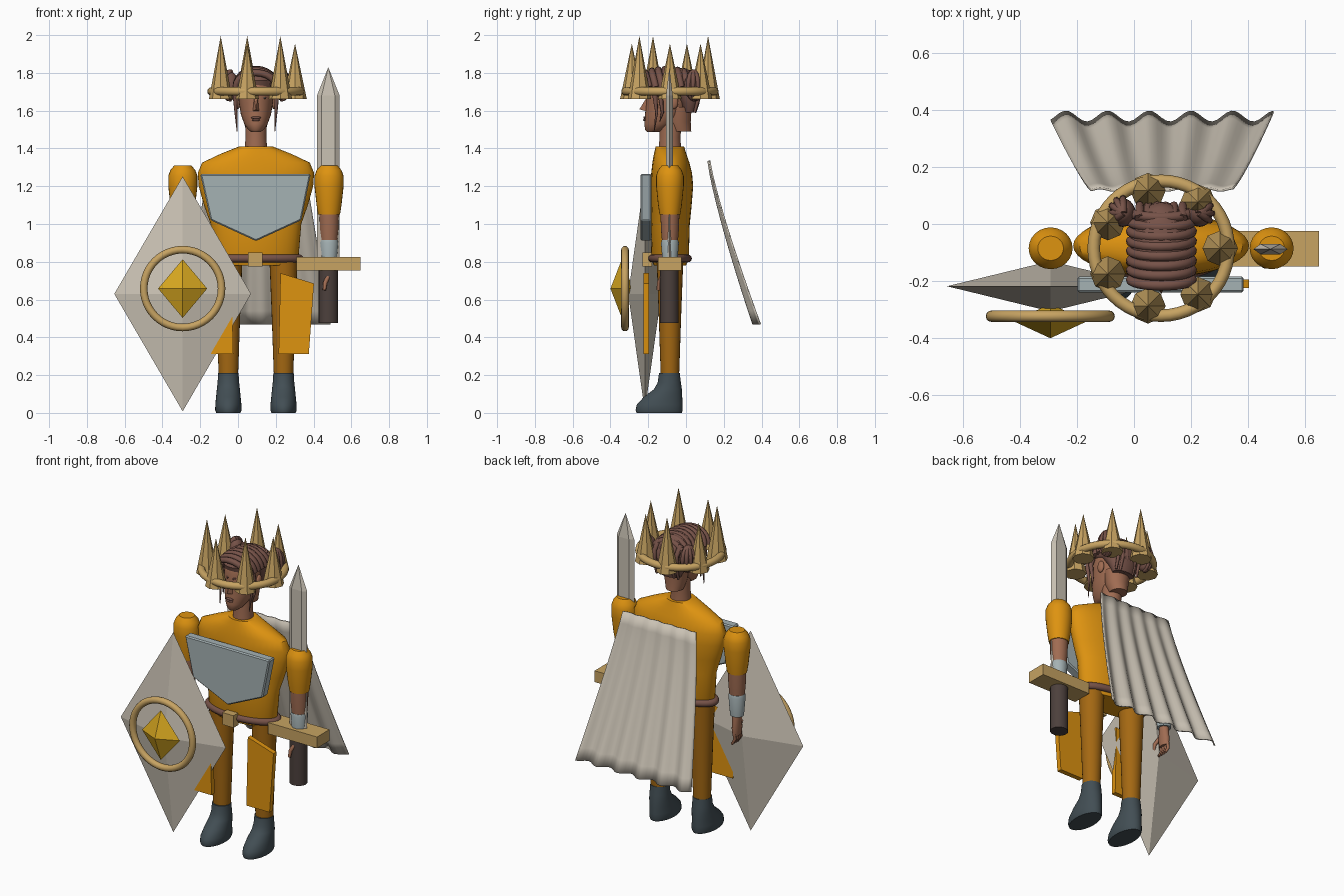
import bpy, bmesh
from math import sin, cos, pi, radians
from mathutils import Vector, Matrix

if "Cube" in bpy.data.objects:
    bpy.data.objects.remove(bpy.data.objects["Cube"])

CX, CY = 0.095, -0.085      # body axis


def mat(name, *rgb):
    col = [((c / 255 + 0.055) / 1.055) ** 2.4 for c in rgb] + [1]
    m = bpy.data.materials.new(name)
    m.use_nodes = True
    m.diffuse_color = col
    m.node_tree.nodes["Principled BSDF"].inputs["Base Color"].default_value = col
    return m


ORANGE = mat("orange cloth", 222, 147, 16)
LEGS = mat("dark ochre", 164, 104, 18)
TAN = mat("tan metal", 199, 163, 98)
SLATE = mat("slate leather", 66, 78, 84)
STEEL = mat("blue grey steel", 165, 178, 180)
PALE = mat("pale stone", 202, 194, 180)
BROWN = mat("brown", 118, 82, 72)
SKIN = mat("skin", 160, 108, 82)
GRIP = mat("dark grip", 76, 64, 60)
GOLD = mat("gold", 216, 168, 32)


def finish(name, bm, material, smooth=True):
    bmesh.ops.recalc_face_normals(bm, faces=bm.faces)
    me = bpy.data.meshes.new(name)
    bm.to_mesh(me)
    bm.free()
    me.materials.append(material)
    if smooth:
        me.shade_smooth()
        me.set_sharp_from_angle(angle=radians(40))
    ob = bpy.data.objects.new(name, me)
    bpy.context.collection.objects.link(ob)
    return ob


def loft(name, rings, material, x=CX, n=32):
    """Stack of ellipses: (z, half width, front y, back y)."""
    bm = bmesh.new()
    loops = []
    for z, rx, yf, yb in rings:
        cy, ry = (yf + yb) / 2, (yb - yf) / 2
        loops.append([bm.verts.new((x + rx * cos(2 * pi * i / n), cy + ry * sin(2 * pi * i / n), z))
                      for i in range(n)])
    for a, b in zip(loops, loops[1:]):
        for i in range(n):
            j = (i + 1) % n
            bm.faces.new((a[i], a[j], b[j], b[i]))
    bm.faces.new(loops[0])
    bm.faces.new(loops[-1])
    return finish(name, bm, material)


def limb(name, rings, material, x, y=CY, n=24):
    return loft(name, [(z, r, y - r * 0.95, y + r * 0.95) for z, r in rings], material, x, n)


def hull(name, pts, material, bevel=0):
    """Flat-faced convex solid around a few points."""
    bm = bmesh.new()
    for p in pts:
        bm.verts.new(p)
    bmesh.ops.convex_hull(bm, input=bm.verts)
    bmesh.ops.dissolve_limit(bm, angle_limit=0.01, verts=bm.verts, edges=bm.edges)
    if bevel:
        bmesh.ops.bevel(bm, geom=bm.edges[:], offset=bevel, segments=1, affect='EDGES')
    return finish(name, bm, material, False)


def plate(name, outline, y0, y1, material, bevel=0):
    return hull(name, [(x, y, z) for x, z in outline for y in (y0, y1)], material, bevel)


def box(name, x0, x1, y0, y1, z0, z1, material):
    return plate(name, [(x0, z0), (x1, z0), (x1, z1), (x0, z1)], y0, y1, material)


def diamond(name, c, r, material):
    axes = Matrix.Diagonal(r)
    return hull(name, [Vector(c) + s * Vector(a) for a in axes for s in (1, -1)], material)


def ball(name, c, r, material):
    bm = bmesh.new()
    bmesh.ops.create_uvsphere(bm, u_segments=20, v_segments=12, radius=1,
                              matrix=Matrix.Translation(c) @ Matrix.Diagonal((*r, 1)))
    return finish(name, bm, material)


def ring(name, c, rx, ry, minor, material, upright=False, n=48, m=12):
    bm = bmesh.new()
    grid = []
    for i in range(n):
        a = 2 * pi * i / n
        row = []
        for j in range(m):
            t = 2 * pi * j / m
            u, v, w = (rx + minor * cos(t)) * cos(a), (ry + minor * cos(t)) * sin(a), minor * sin(t)
            row.append(bm.verts.new(Vector(c) + Vector((u, w, v) if upright else (u, v, w))))
        grid.append(row)
    for i in range(n):
        for j in range(m):
            a, b, k = grid[i], grid[(i + 1) % n], (j + 1) % m
            bm.faces.new((a[j], b[j], b[k], a[k]))
    return finish(name, bm, material)


def strand(name, pts, radius, material, taper=0.2):
    cu = bpy.data.curves.new(name, 'CURVE')
    cu.dimensions = '3D'
    cu.bevel_depth, cu.bevel_resolution, cu.use_fill_caps = radius, 2, True
    sp = cu.splines.new('POLY')
    sp.points.add(len(pts) - 1)
    for i, (q, p) in enumerate(zip(sp.points, pts)):
        q.co = (*p, 1)
        q.radius = 1 + (taper - 1) * i / (len(pts) - 1)
    cu.materials.append(material)
    ob = bpy.data.objects.new(name, cu)
    bpy.context.collection.objects.link(ob)


# Torso, belt, buckle and chest plate
loft("torso", [(0.78, 0.2, -0.17, 0.0), (0.82, 0.225, -0.185, 0.015), (1.0, 0.24, -0.182, 0.02),
               (1.1, 0.275, -0.185, 0.03), (1.2, 0.303, -0.187, 0.038), (1.27, 0.308, -0.184, 0.032),
               (1.325, 0.285, -0.178, 0.018), (1.37, 0.19, -0.17, 0.002), (1.41, 0.09, -0.16, -0.01)],
     ORANGE, n=40)
ring("belt", (CX, CY, 0.818), 0.23, 0.095, 0.021, BROWN)
box("buckle", 0.053, 0.13, -0.23, -0.18, 0.775, 0.85, TAN)
plate("chest_plate", [(-0.2, 1.265), (0.385, 1.265), (0.335, 1.02), (0.095, 0.91), (-0.145, 1.02)],
      -0.24, -0.183, STEEL, 0.007)

# Limbs, mirrored about the body axis
for s, side in ((1, "left"), (-1, "right")):
    ax, lx = CX + s * 0.387, CX + s * 0.146
    limb(side + "_sleeve", [(1.05, 0.058), (1.1, 0.066), (1.2, 0.077), (1.255, 0.077), (1.285, 0.066),
                            (1.31, 0.045)], ORANGE, ax)
    limb(side + "_forearm", [(0.86, 0.04), (0.97, 0.05), (1.06, 0.053)], SKIN, ax)
    limb(side + "_cuff", [(0.78, 0.04), (0.9, 0.05), (0.915, 0.046)], STEEL, ax)
    loft(side + "_palm", [(0.66, 0.02, -0.12, -0.05), (0.7, 0.024, -0.125, -0.045),
                          (0.79, 0.027, -0.112, -0.058)], SKIN, ax, 16)
    for i in range(4):
        y = -0.113 + i * 0.019
        strand(f"{side}_finger_{i}", [(ax, y, 0.68), (ax + s * 0.006, y, 0.64), (ax - s * 0.014, y, 0.605)],
               0.011, SKIN, 0.7)
    strand(side + "_thumb", [(ax, -0.12, 0.73), (ax - s * 0.02, -0.143, 0.69), (ax - s * 0.025, -0.147, 0.65)],
           0.013, SKIN, 0.7)
    limb(side + "_leg", [(0.17, 0.05), (0.3, 0.055), (0.5, 0.062), (0.7, 0.07), (0.82, 0.075)], LEGS, lx)
    loft(side + "_boot", [(0, 0.064, -0.262, -0.022), (0.015, 0.07, -0.267, -0.018),
                          (0.045, 0.069, -0.26, -0.018), (0.085, 0.065, -0.222, -0.02),
                          (0.125, 0.061, -0.17, -0.022), (0.16, 0.057, -0.15, -0.027),
                          (0.21, 0.054, -0.143, -0.033)], SLATE, lx)
    plate(side + "_thigh_plate", [(CX + s * dx, z) for dx, z in
                                  ((0.13, 0.74), (0.307, 0.685), (0.28, 0.312), (0.12, 0.312))],
          -0.225, -0.195, ORANGE)

# Neck, head and face
loft("neck", [(1.39, 0.06, -0.145, -0.025), (1.46, 0.055, -0.14, -0.03), (1.55, 0.056, -0.14, -0.02)], SKIN)
loft("nape", [(1.49, 0.05, -0.08, 0.028), (1.54, 0.065, -0.1, 0.025), (1.62, 0.08, -0.1, 0.03)], SKIN)
loft("head", [(1.487, 0.025, -0.205, -0.14), (1.5, 0.042, -0.217, -0.11), (1.53, 0.062, -0.22, -0.06),
              (1.58, 0.08, -0.217, -0.01), (1.65, 0.091, -0.21, 0.03), (1.72, 0.096, -0.214, 0.05),
              (1.78, 0.085, -0.19, 0.04), (1.82, 0.045, -0.14, -0.02)], SKIN)
hull("nose", [(CX - 0.02, -0.205, 1.595), (CX + 0.02, -0.205, 1.595), (CX, -0.247, 1.607),
              (CX - 0.009, -0.208, 1.67), (CX + 0.009, -0.208, 1.67)], SKIN)
ball("upper_lip", (CX, -0.218, 1.563), (0.027, 0.008, 0.007), BROWN)
ball("lower_lip", (CX, -0.218, 1.551), (0.022, 0.009, 0.007), BROWN)
for s, side in ((1, "left"), (-1, "right")):
    ball(side + "_eye", (CX + s * 0.037, -0.192, 1.668), (0.018, 0.007, 0.007), GRIP)
    strand(side + "_brow", [(CX + s * x, y, z) for x, y, z in
                            ((0.016, -0.212, 1.688), (0.038, -0.197, 1.696), (0.06, -0.177, 1.687))],
           0.006, BROWN)
    ball(side + "_ear", (CX + s * 0.095, -0.065, 1.645), (0.014, 0.024, 0.036), SKIN)

# Hair: cap, ridged locks over the top, side buns and loose strands
loft("hair_cap", [(1.59, 0.07, -0.02, 0.055), (1.64, 0.094, -0.04, 0.072), (1.7, 0.105, -0.1, 0.078),
                  (1.725, 0.108, -0.205, 0.078), (1.76, 0.106, -0.216, 0.075), (1.79, 0.092, -0.195, 0.06),
                  (1.815, 0.062, -0.16, 0.02), (1.828, 0.025, -0.11, -0.04)], BROWN)
for i in range(8):
    y = -0.195 + i * 0.034
    h = 0.095 * (1 - ((y + 0.08) / 0.19) ** 2) ** 0.5
    strand(f"hair_lock_{i}", [(CX + 0.107 * cos(a), y - 0.02 * sin(a), 1.725 + h * sin(a))
                              for a in [pi * k / 12 for k in range(13)]], 0.019, BROWN, 0.9)
for s, side in ((1, "left"), (-1, "right")):
    bx = CX + s * 0.135
    ball(side + "_bun", (bx, 0.04, 1.73), (0.045, 0.05, 0.075), BROWN)
    for i in range(5):
        a = -0.6 + i * 0.55
        strand(f"{side}_bun_lock_{i}", [(bx + s * 0.043 * sin(t) * cos(a), 0.04 + 0.05 * sin(t) * sin(a),
                                         1.73 + 0.075 * cos(t)) for t in [pi * k / 8 for k in range(9)]],
               0.015, BROWN, 0.5)
    for i, y in enumerate((-0.165, -0.135)):
        strand(f"{side}_loose_strand_{i}", [(CX + s * x, y + dy, z) for x, dy, z in
                                            ((0.09, 0, 1.75), (0.11, 0, 1.68), (0.106, 0.01, 1.59),
                                             (0.1, -0.004, 1.49 + i * 0.05))], 0.019, BROWN, 0.1)
for i in range(6):
    x = CX - 0.075 + i * 0.03
    strand(f"back_lock_{i}", [(x, 0.02, 1.79), (x, 0.066, 1.74), (x, 0.068, 1.67), (x, 0.045, 1.59)],
           0.018, BROWN, 0.4)

# Crown
ring("crown_band", (CX, CY, 1.702), 0.236, 0.236, 0.022, TAN)
for i in range(7):
    a = 2 * pi * i / 7
    top = 1.995 if i in (2, 4, 6) else 1.955
    c = Vector((CX + 0.207 * cos(a), CY + 0.207 * sin(a), 1.663))
    base = [c + Vector((0.062 * cos(k * pi / 4), 0.062 * sin(k * pi / 4), 0)) for k in range(8)]
    hull(f"crown_spike_{i}", base + [(c.x, c.y, top)], TAN)

# Sword
SX = 0.478
hull("blade", [(SX + dx, -0.088 + dy, z) for z in (0.8, 1.68) for dx, dy in
               ((-0.06, 0), (0.06, 0), (-0.035, 0.018), (0.035, 0.018), (-0.035, -0.018), (0.035, -0.018))]
     + [(SX, -0.088, 1.83)], PALE)
box("cross_guard", 0.31, 0.648, -0.148, -0.025, 0.755, 0.825, TAN)
limb("sword_grip", [(0.475, 0.052), (0.76, 0.052)], GRIP, SX, -0.088, 16)

# Shield
diamond("shield", (-0.293, -0.218, 0.63), (0.362, 0.088, 0.622), PALE)
ring("shield_ring", (-0.293, -0.323, 0.658), 0.206, 0.206, 0.02, TAN, True)
diamond("shield_gem", (-0.293, -0.34, 0.658), (0.13, 0.06, 0.155), GOLD)

# Cape: pleated sheet flaring toward the hem
bm = bmesh.new()
NU, NV = 48, 12
grid = []
for j in range(NV + 1):
    t = j / NV
    half = 0.25 + 0.14 * t
    grid.append([bm.verts.new((0.097 + half * (2 * i / NU - 1),
                               0.125 + 0.253 * t ** 1.2
                               + (0.004 + 0.015 * t) * cos(2 * pi * (i / NU - 0.07) / 0.187),
                               1.335 - 0.865 * t)) for i in range(NU + 1)])
for a, b in zip(grid, grid[1:]):
    for i in range(NU):
        bm.faces.new((a[i], a[i + 1], b[i + 1], b[i]))
cape = finish("cape", bm, PALE)
cape.modifiers.new("thickness", 'SOLIDIFY').thickness = 0.008
